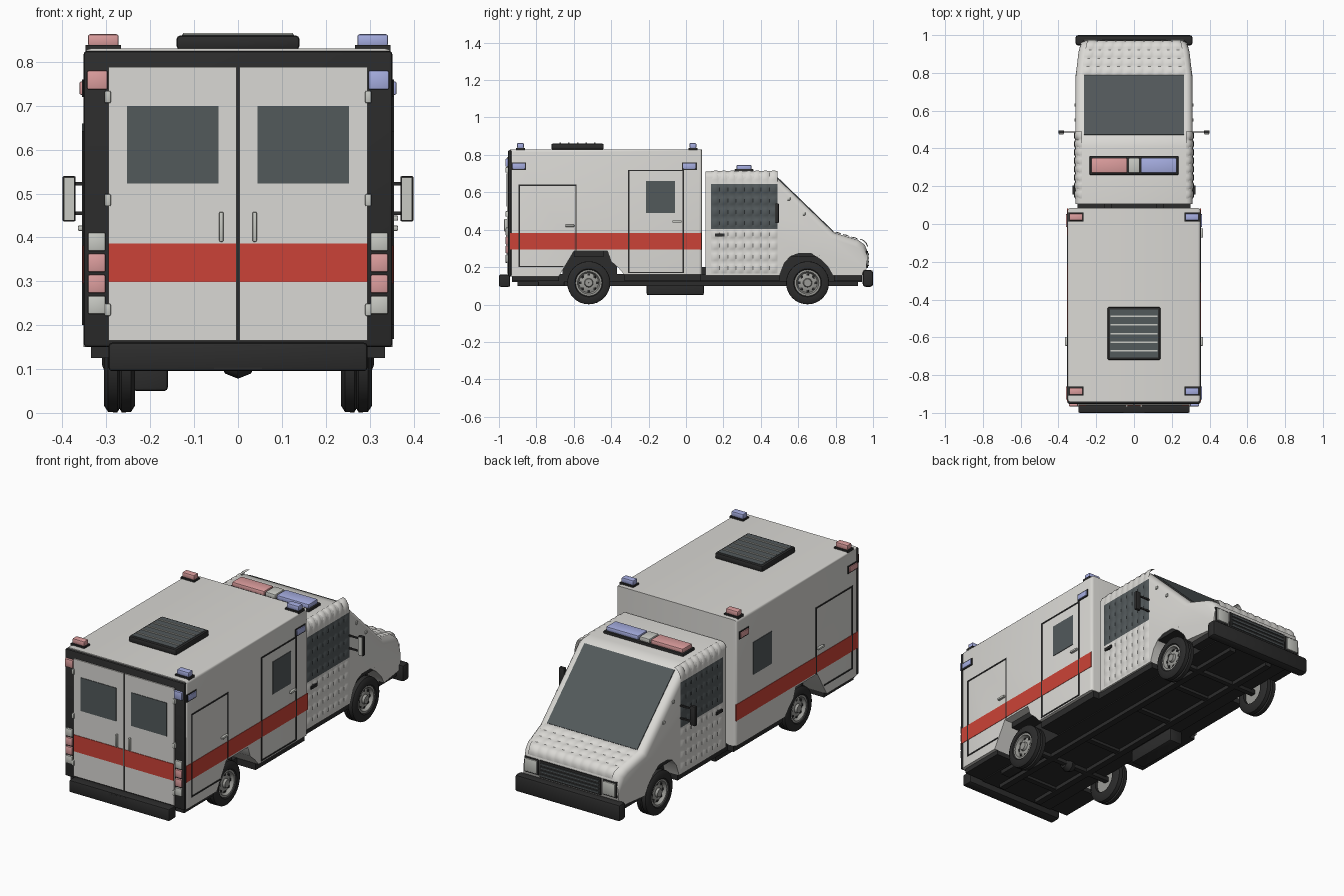
import bpy, bmesh
from math import sin, cos, pi
from mathutils import Vector

old = bpy.data.objects.get("Cube")
if old:
    bpy.data.objects.remove(old, do_unlink=True)


def material(name, r, g, b):
    m = bpy.data.materials.new(name)
    m.use_nodes = True
    m.diffuse_color = (r, g, b, 1)
    m.node_tree.nodes["Principled BSDF"].inputs["Base Color"].default_value = (r, g, b, 1)
    return m


WHITE = material("body white", 0.7, 0.69, 0.66)
BLACK = material("trim black", 0.025, 0.025, 0.025)
RED = material("stripe red", 0.6, 0.055, 0.038)
PINK = material("lamp red", 0.72, 0.34, 0.34)
BLUE = material("lamp blue", 0.38, 0.42, 0.75)
GLASS = material("dark glass", 0.085, 0.1, 0.105)
METAL = material("wheel metal", 0.33, 0.33, 0.31)
LENS = material("clear lens", 0.58, 0.59, 0.55)
SIDES = (-1, 1)


def finish(name, bm, *mats, angle=0.6, recalc=True):
    if recalc:
        bmesh.ops.recalc_face_normals(bm, faces=bm.faces)
    me = bpy.data.meshes.new(name)
    bm.to_mesh(me)
    bm.free()
    for m in mats:
        me.materials.append(m)
    ob = bpy.data.objects.new(name, me)
    bpy.context.collection.objects.link(ob)
    bpy.ops.object.select_all(action="DESELECT")
    ob.select_set(True)
    bpy.context.view_layer.objects.active = ob
    bpy.ops.object.shade_smooth_by_angle(angle=angle)
    return ob


def box(name, x, y, z, mat, bevel=0):
    """Box from (low, high) ranges, with optional rounded edges."""
    bm = bmesh.new()
    bmesh.ops.create_cube(bm, size=1)
    for v in bm.verts:
        v.co = [min(r) + (c + 0.5) * abs(r[1] - r[0]) for c, r in zip(v.co, (x, y, z))]
    if bevel:
        bmesh.ops.bevel(bm, geom=bm.edges[:], offset=bevel, segments=2, profile=0.5, affect="EDGES")
    return finish(name, bm, mat)


def mirrored(s, a, b):
    return (min(s * a, s * b), max(s * a, s * b))


def nose_taper(p):
    t = max(0, (p.y - 0.75) / 0.22)
    p.x *= 1 - 0.1 * t * t
    return p


def prism(name, profile, half, mat, rule=None, width=0, taper=False):
    """Side profile (y, z) extruded across the width; rule picks edges to round."""
    bm = bmesh.new()
    face = bm.faces.new([bm.verts.new((-half, y, z)) for y, z in profile])
    out = bmesh.ops.extrude_face_region(bm, geom=[face])
    bmesh.ops.translate(bm, vec=(2 * half, 0, 0), verts=[v for v in out["geom"] if isinstance(v, bmesh.types.BMVert)])
    if rule:
        picked = [e for e in bm.edges if rule(e.verts[0].co, e.verts[1].co)]
        bmesh.ops.bevel(bm, geom=picked, offset=width, segments=3, profile=0.5, affect="EDGES")
    if taper:
        for v in bm.verts:
            nose_taper(v.co)
    return finish(name, bm, mat)


def quilt(name, fn, nu, nv, out, mats, rule=lambda i, j: 0, bulge=0.007, sub=5):
    """Padded panel: a grid of cells on the surface fn(u, v), each one bulging outwards."""
    bm, e = bmesh.new(), 0.01
    rows = []
    for j in range(nv * sub + 1):
        row = []
        for i in range(nu * sub + 1):
            u, v = i / sub, j / sub
            n = (fn(u + e, v) - fn(u - e, v)).cross(fn(u, v + e) - fn(u, v - e)).normalized()
            n *= 1 if n.dot(out) > 0 else -1
            row.append(bm.verts.new(fn(u, v) + n * bulge * abs(sin(pi * u) * sin(pi * v)) ** 0.7))
        rows.append(row)
    for j in range(nv * sub):
        for i in range(nu * sub):
            f = bm.faces.new((rows[j][i], rows[j][i + 1], rows[j + 1][i + 1], rows[j + 1][i]))
            f.normal_update()
            if f.normal.dot(out) < 0:
                f.normal_flip()
            f.material_index = rule(i // sub, j // sub)
    return finish(name, bm, *mats, angle=0.7, recalc=False)


def lathe(name, pts, centre, side, mat, segs=32):
    """Closed (x offset, radius) section turned about the axle."""
    bm = bmesh.new()
    rings = [[bm.verts.new((centre[0] + side * x, centre[1] + r * cos(2 * pi * k / segs),
                            centre[2] + r * sin(2 * pi * k / segs))) for k in range(segs)] for x, r in pts]
    for a, b in zip(rings, rings[1:] + rings[:1]):
        for k in range(segs):
            n = (k + 1) % segs
            bm.faces.new((a[k], a[n], b[n], b[k]))
    return finish(name, bm, mat)


# Rear body and cab shells, with the wheel arches in the side profiles
prism("rear_body", [(-0.94, 0.15), (-0.68, 0.15), (-0.65, 0.2), (-0.62, 0.25), (-0.6, 0.285), (-0.42, 0.285),
                    (-0.4, 0.23), (-0.36, 0.195), (-0.33, 0.16), (0.085, 0.16), (0.085, 0.83), (-0.94, 0.83)],
      0.352, WHITE, lambda a, b: a.x == b.x and min(a.z, b.z) > 0.14 and (a.z > 0.8 or b.z > 0.8), 0.016)
prism("cab_body", [(0.105, 0.155), (0.5, 0.155), (0.525, 0.22), (0.56, 0.26), (0.6, 0.275), (0.67, 0.275),
                   (0.72, 0.24), (0.76, 0.2), (0.785, 0.155), (0.94, 0.155), (0.965, 0.19), (0.968, 0.29),
                   (0.955, 0.32), (0.92, 0.345), (0.79, 0.385), (0.465, 0.698), (0.41, 0.712), (0.105, 0.712)],
      0.31, WHITE, lambda a, b: a.x == b.x and min(a.z, b.z) > 0.28, 0.032, True)
prism("windscreen", [(0.47, 0.69), (0.785, 0.386), (0.79, 0.391), (0.475, 0.695)], 0.265, GLASS)

# Padded doors and bonnet
for s in SIDES:
    def door(u, v, s=s):
        a = max(0, v - 8) * pi / 2
        return Vector((s * (0.274 + 0.038 * cos(a)), 0.135 + 0.0444 * u, 0.165 + 0.06 * min(v, 8) + 0.07 * sin(a)))
    quilt("cab_door", door, 8, 9, Vector((s, 0, 0.3)), (WHITE, GLASS), lambda i, j: int(4 <= j < 8))
    box("cab_door_handle", mirrored(s, 0.31, 0.325), (0.155, 0.205), (0.365, 0.38), BLACK)
    for y, z in ((0.55, 0.565), (0.63, 0.485)):
        box("cab_rivet", mirrored(s, 0.3, 0.316), (y - 0.008, y + 0.008), (z - 0.008, z + 0.008), LENS, 0.003)


def bonnet(u, v):
    t = max(0, v - 3)
    return nose_taper(Vector((-0.275 + 0.055 * u, 0.79 + 0.0435 * min(v, 3) + 0.05 * sin(t * pi / 2),
                              0.388 - 0.0133 * min(v, 3) - 0.05 * (1 - cos(t * pi / 2)))))


quilt("bonnet", bonnet, 10, 4, Vector((0, 0.5, 1)), (WHITE,), bulge=0.006)

# Nose
box("grille", (-0.18, 0.18), (0.95, 0.973), (0.195, 0.285), BLACK)
for k in range(4):
    box("grille_slat", (-0.17, 0.17), (0.97, 0.978), (0.205 + 0.02 * k, 0.212 + 0.02 * k), GLASS)
for s in SIDES:
    box("headlight_frame", mirrored(s, 0.187, 0.272), (0.93, 0.971), (0.2, 0.285), BLACK, 0.004)
    box("headlight", mirrored(s, 0.195, 0.265), (0.95, 0.977), (0.208, 0.277), LENS, 0.004)
box("front_bumper", (-0.31, 0.31), (0.945, 1.0), (0.095, 0.185), BLACK, 0.014)

# Rear frame, doors and bumper
box("rear_frame", (-0.352, 0.352), (-0.952, -0.932), (0.15, 0.825), BLACK, 0.008)
box("rear_bumper", (-0.295, 0.295), (-1.0, -0.94), (0.095, 0.16), BLACK, 0.008)
box("rear_step", (-0.055, 0.055), (-1.0, -0.97), (0.1, 0.154), BLACK)
for s in SIDES:
    box("rear_door", mirrored(s, 0.003, 0.295), (-0.958, -0.95), (0.165, 0.788), WHITE)
    box("rear_stripe", mirrored(s, 0.004, 0.295), (-0.961, -0.957), (0.298, 0.386), RED)
    box("rear_window", mirrored(s, 0.045, 0.253), (-0.961, -0.957), (0.523, 0.7), GLASS)
    box("rear_handle", mirrored(s, 0.033, 0.043), (-0.972, -0.957), (0.39, 0.458), LENS, 0.003)
    for z in (0.72, 0.485, 0.235):
        box("rear_hinge", mirrored(s, 0.29, 0.304), (-0.965, -0.95), (z - 0.014, z + 0.014), LENS, 0.003)
    lamp = BLUE if s > 0 else PINK
    box("rear_warning_lamp", mirrored(s, 0.297, 0.344), (-0.966, -0.95), (0.737, 0.78), lamp, 0.004)
    for k, m in enumerate((LENS, PINK, PINK, LENS)):
        z = 0.225 + 0.048 * k
        box("tail_lamp", mirrored(s, 0.302, 0.342), (-0.964, -0.95), (z, z + 0.042), m, 0.004)

# Body sides: stripe, window, lamps and the thin outlines of doors
for s in SIDES:
    skin = mirrored(s, 0.35, 0.355)
    lamp = BLUE if s > 0 else PINK
    box("side_stripe", mirrored(s, 0.35, 0.354), (-0.94, 0.083), (0.295, 0.382), RED)
    box("side_window", skin, (-0.215, -0.06), (0.488, 0.66), GLASS)
    panels = [(-0.895, -0.585, 0.2, 0.642)] + ([(-0.31, -0.012, 0.168, 0.72)] if s > 0 else [])
    for y0, y1, z0, z1 in panels:
        low = z0 if z0 < 0.19 else 0.29
        for y, z in (((y0, y0 + 0.007), (z0, z1)), ((y1 - 0.007, y1), (low, z1)),
                     ((y0, y1), (z1 - 0.007, z1)), ((y0, y1 if low == z0 else y0 + 0.24), (z0, z0 + 0.007))):
            box("door_outline", skin, y, z, BLACK)
        box("side_handle", mirrored(s, 0.35, 0.365), (y1 - 0.06, y1 - 0.012), (0.415, 0.427) if z0 > 0.19 else (0.438, 0.45), LENS, 0.003)
    for y in (-0.895, 0.018):
        box("side_lamp_frame", mirrored(s, 0.35, 0.356), (y - 0.04, y + 0.04), (0.72, 0.76), BLACK)
        box("side_lamp", mirrored(s, 0.35, 0.361), (y - 0.034, y + 0.034), (0.725, 0.755), lamp, 0.003)
    for y in (-0.885, 0.037):
        box("roof_lamp_base", mirrored(s, 0.267, 0.347), (y - 0.024, y + 0.024), (0.825, 0.838), BLACK)
        box("roof_lamp", mirrored(s, 0.272, 0.342), (y - 0.018, y + 0.018), (0.836, 0.863), lamp, 0.005)

# Roof vent and cab light bar
box("roof_vent", (-0.14, 0.14), (-0.72, -0.44), (0.828, 0.86), BLACK, 0.008)
box("vent_panel", (-0.128, 0.128), (-0.708, -0.452), (0.855, 0.862), GLASS)
for k in range(5):
    y = -0.672 + 0.046 * k
    box("vent_slat", (-0.125, 0.125), (y - 0.004, y + 0.004), (0.858, 0.866), LENS)
box("light_bar_base", (-0.235, 0.235), (0.26, 0.36), (0.705, 0.725), BLACK, 0.004)
for x, m in (((-0.226, -0.036), PINK), ((-0.03, 0.03), LENS), ((0.036, 0.226), BLUE)):
    box("light_bar_lens", x, (0.27, 0.35), (0.72, 0.746), m, 0.006)

# Mirrors
for s in SIDES:
    box("mirror_housing", mirrored(s, 0.37, 0.4), (0.478, 0.496), (0.436, 0.54), BLACK, 0.004)
    box("mirror_glass", mirrored(s, 0.374, 0.396), (0.475, 0.48), (0.44, 0.536), LENS)
    for z in (0.455, 0.522):
        box("mirror_arm", mirrored(s, 0.3, 0.375), (0.484, 0.491), (z - 0.004, z + 0.004), BLACK)

# Chassis, wheel wells and underside parts
box("chassis", (-0.225, 0.225), (-0.93, 0.94), (0.12, 0.162), BLACK)
for half, y in ((0.335, (-0.93, -0.68)), (0.335, (-0.33, 0.08)), (0.3, (0.08, 0.5)), (0.275, (0.79, 0.94))):
    box("floor_pan", (-half, half), y, (0.125, 0.163), BLACK)
for y in (-0.51, 0.645):
    box("wheel_well", (-0.225, 0.225), (y - 0.15, y + 0.14), (0.14, 0.29), BLACK)
    box("axle", (-0.25, 0.25), (y - 0.015, y + 0.015), (0.1, 0.13), BLACK, 0.006)
    for s in SIDES:
        box("arch_trim", mirrored(s, 0.22, 0.306), (y - 0.09, y + 0.07), (0.255, 0.288), BLACK)
lathe("differential", [(-0.04, 0.005), (-0.03, 0.025), (0, 0.037), (0.03, 0.025), (0.04, 0.005)], (0, -0.52, 0.115), 1, BLACK, 16)
for s in SIDES:
    box("frame_rail", mirrored(s, 0.1, 0.135), (-0.9, 0.92), (0.1, 0.125), BLACK)
    box("cab_mount", mirrored(s, 0.12, 0.155), (0.07, 0.12), (0.15, 0.2), BLACK)
for y in (-0.75, -0.25, 0.15, 0.45):
    box("cross_member", (-0.13, 0.13), (y - 0.015, y + 0.015), (0.105, 0.125), BLACK)
box("fuel_tank", (-0.24, -0.16), (-0.21, 0.095), (0.05, 0.125), BLACK, 0.008)
box("exhaust_box", (0.16, 0.22), (-0.79, -0.65), (0.098, 0.125), BLACK, 0.006)

# Wheels
TYRE = [(-0.035, 0.066), (-0.035, 0.1), (-0.026, 0.114), (-0.005, 0.115), (0, 0.106), (0.005, 0.115),
        (0.026, 0.114), (0.035, 0.1), (0.035, 0.075), (0.026, 0.066)]
RIM = [(-0.02, 0.001), (-0.02, 0.068), (0.03, 0.07), (0.03, 0.06), (0.012, 0.052), (0.02, 0.034), (0.02, 0.024),
       (0.032, 0.02), (0.032, 0.001)]
for s in SIDES:
    for y in (-0.52, 0.65):
        hub = (s * 0.27, y, 0.116)
        lathe("tyre", TYRE, hub, s, BLACK)
        lathe("rim", RIM, hub, s, METAL)
        for k in range(8):
            a = k * pi / 4
            cy, cz = y + 0.044 * cos(a), 0.116 + 0.044 * sin(a)
            box("rim_hole", mirrored(s, 0.28, 0.289), (cy - 0.007, cy + 0.007), (cz - 0.007, cz + 0.007), BLACK, 0.003)
